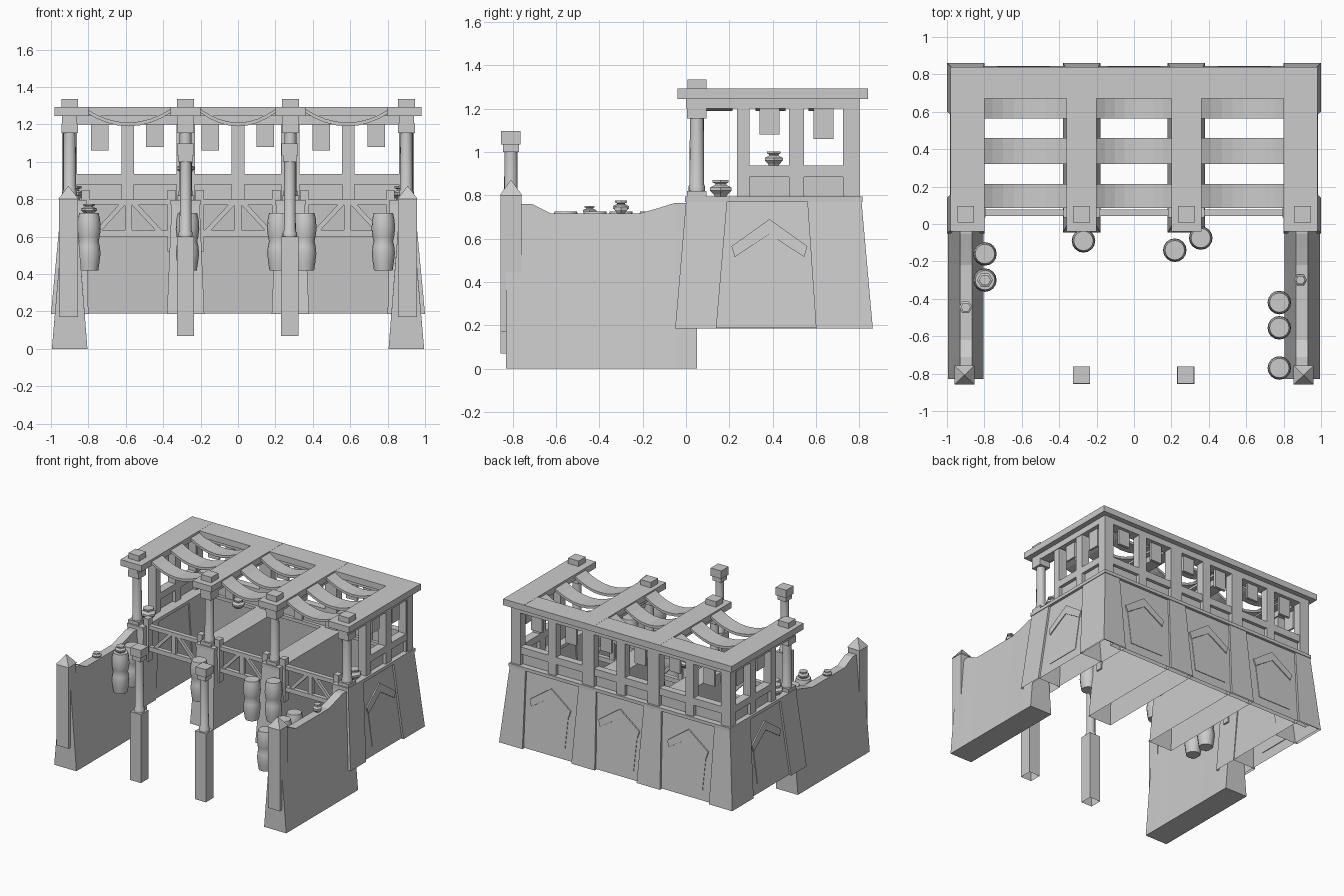
import bpy, bmesh, math
from mathutils import Vector

if "Cube" in bpy.data.objects:
    bpy.data.objects.remove(bpy.data.objects["Cube"])

stone = bpy.data.materials.new("plain_grey")
stone.diffuse_color = (0.6, 0.6, 0.6, 1)
stone.use_nodes = True
stone.node_tree.nodes["Principled BSDF"].inputs["Base Color"].default_value = stone.diffuse_color


def finish(name, bm, smooth=False):
    bmesh.ops.recalc_face_normals(bm, faces=bm.faces[:])
    me = bpy.data.meshes.new(name)
    bm.to_mesh(me)
    bm.free()
    me.materials.append(stone)
    ob = bpy.data.objects.new(name, me)
    bpy.context.collection.objects.link(ob)
    if smooth:
        bpy.context.view_layer.objects.active = ob
        ob.select_set(True)
        bpy.ops.object.shade_smooth_by_angle(angle=math.radians(35))
        ob.select_set(False)
    return ob


def loft(name, rings, open_bottom=False):
    """Skin a list of equal-length vertex rings and cap the ends."""
    bm = bmesh.new()
    vs = [[bm.verts.new(p) for p in r] for r in rings]
    n = len(rings[0])
    for a, b in zip(vs, vs[1:]):
        for i in range(n):
            bm.faces.new((a[i], a[(i + 1) % n], b[(i + 1) % n], b[i]))
    first = bm.faces.new(vs[0])
    bm.faces.new(vs[-1])
    bmesh.ops.recalc_face_normals(bm, faces=bm.faces[:])
    if open_bottom:
        bmesh.ops.delete(bm, geom=[first], context='FACES_ONLY')
    return finish(name, bm)


def rect(x0, x1, y0, y1, z):
    return [(x0, y0, z), (x1, y0, z), (x1, y1, z), (x0, y1, z)]


def taper(name, lo, z0, hi, z1, open_bottom=True):
    return loft(name, [rect(*lo, z0), rect(*hi, z1)], open_bottom)


def box(name, x0, x1, y0, y1, z0, z1, open_bottom=False):
    return taper(name, (x0, x1, y0, y1), z0, (x0, x1, y0, y1), z1, open_bottom)


def lathe(name, x, y, z, profile, n=16):
    bm = bmesh.new()
    rings = [[bm.verts.new((x + r * math.cos(2 * math.pi * i / n),
                            y + r * math.sin(2 * math.pi * i / n), z + h))
              for i in range(n)] for r, h in profile]
    for a, b in zip(rings, rings[1:]):
        for i in range(n):
            bm.faces.new((a[i], a[(i + 1) % n], b[(i + 1) % n], b[i]))
    bm.faces.new(rings[0])
    bm.faces.new(rings[-1])
    return finish(name, bm, n > 8)


def plate(name, pts, place, d0, d1):
    """Prism from a 2D outline, mapped onto a sloping wall by place(u, z, depth)."""
    return loft(name, [[place(u, z, d) for u, z in pts] for d in (d0, d1)])


def span(a, b):
    return min(a, b), max(a, b)


# Low side walls with a dipped top, end piers and pointed caps
WALL_TOP = [(-.83, .76), (-.71, .76), (-.66, .735), (-.62, .715), (-.22, .715),
            (-.13, .74), (-.05, .765), (.05, .765)]
for s in (-1, 1):
    loft("side_wall", [[(s * .995, y, 0), (s * .93, y, z), (s * .865, y, z), (s * .805, y, 0)]
                       for y, z in WALL_TOP])
    x0, x1 = span(s * .957, s * .856)
    box("end_pier", x0, x1, -.855, -.76, .17, .80)
    taper("pier_cap", (x0 - .004, x1 + .004, -.859, -.756), .80,
          (s * .907 - .002, s * .907 + .002, -.81, -.806), .87)

# Free-standing front posts
for x in (-.28, .277):
    box("front_post", x - .046, x + .046, -.855, -.762, .07, .60, True)
    lathe("front_post_shaft", x, -.808, .60, [(.038, 0), (.038, .02), (.032, .03), (.03, .4)])
    box("front_post_collar", x - .037, x + .037, -.845, -.771, 1.0, 1.04)
    box("front_post_cap", x - .045, x + .045, -.853, -.763, 1.035, 1.097)

# Sloping base: outer walls with corner buttresses, cross walls, back wall
for s in (-1, 1):
    def sx(a, b, c, d):
        return (*span(s * a, s * b), c, d)
    taper("outer_wall", sx(.805, .985, -.04, .85), .19, sx(.82, .93, .005, .80), .77)
    taper("front_buttress", sx(.80, 1.0, -.05, .14), .185, sx(.81, .945, 0, .19), .77)
    taper("back_buttress", sx(.80, 1.0, .60, .862), .185, sx(.81, .945, .56, .81), .77)
    taper("cross_wall", sx(.18, .38, -.045, .862), .185, sx(.205, .355, 0, .81), .77)
    box("side_ledge", *sx(.81, .95, -.005, .815), .77, .795)
    box("cross_ledge", *sx(.20, .36, -.005, .815), .77, .795)
taper("back_wall", (-.9, .9, .81, .845), .19, (-.9, .9, .76, .795), .77)
box("back_ledge", -.94, .94, .73, .815, .77, .795)

# Chevron mouldings and shallow panels on the wall faces
CHEVRON = [(-.175, .565), (0, .69), (.175, .565), (.16, .515), (0, .62), (-.16, .515)]
PANEL = [(-.155, .515), (0, .62), (.155, .515), (.14, .26), (-.14, .26)]
faces = [lambda u, z, d, c=c: (c + u, .845 - (z - .19) * .086 + d, z) for c in (-.59, 0, .59)]
faces += [lambda u, z, d, s=s: (s * (.985 - (z - .19) * .095 + d), .385 + u, z) for s in (-1, 1)]
for f in faces:
    plate("chevron", CHEVRON, f, -.005, .010)
    plate("wall_panel", PANEL, f, -.005, .004)

# Front columns, capitals and roof finials
for x in (-.9, -.28, .28, .9):
    box("column_base", x - .045, x + .045, .005, .095, .79, .82)
    lathe("column", x, .05, .82, [(.038, 0), (.038, .02), (.034, .03), (.032, .34)])
    box("capital", x - .045, x + .045, .005, .095, 1.155, 1.205)
    box("finial", x - .045, x + .045, .008, .095, 1.29, 1.335)

# Roof frame in two tiers
for s in (-1, 1):
    a, b = span(s * .80, s * .98)
    box("side_roof_beam", a, b, -.04, .838, 1.245, 1.293)
    a, b = span(s * .86, s * .94)
    box("side_lower_beam", a, b, 0, .80, 1.2, 1.246)
    a, b = span(s * .20, s * .362)
    box("cross_roof_beam", a, b, -.04, .838, 1.245, 1.293)
    a, b = span(s * .235, s * .325)
    box("cross_lower_beam", a, b, 0, .80, 1.2, 1.246)
box("back_roof_beam", -.98, .98, .67, .84, 1.245, 1.292)
box("back_lower_beam", -.94, .94, .72, .80, 1.2, 1.246)

# Sagging strips across the roof bays
BAYS = [(-.815, -.355), (-.205, .205), (.355, .815)]
for a, b in BAYS:
    for y0, y1 in ((.085, .215), (.32, .46), (.565, .68)):
        rings = []
        for i in range(9):
            t = i / 4 - 1
            x, z = (a + b) / 2 + t * (b - a) / 2, 1.19 + .075 * t * t
            rings.append([(x, y0, z), (x, y1, z), (x, y1, z + .02), (x, y0, z + .02)])
        loft("sagging_strip", rings)

# Back gallery: posts, rail, low panel and hanging boards
for x, w in ((-.9, .04), (-.59, .033), (-.28, .05), (0, .035), (.28, .05), (.59, .033), (.9, .04)):
    box("back_post", x - w, x + w, .735, .80, .79, 1.205)
box("back_rail", -.9, .9, .74, .795, .88, .935)
box("back_low_panel", -.9, .9, .755, .77, .79, .885)
for i, x in enumerate((-.74, -.445, -.148, .145, .445, .74)):
    box("back_board", x - .047, x + .047, .755, .775, 1.06 + .02 * (i % 2), 1.21)

# Side galleries
for s in (-1, 1):
    a, b = span(s * .87, s * .935)
    for y0, y1 in ((.235, .293), (.475, .545), (.725, .80)):
        box("side_post", a, b, y0, y1, .79, 1.205)
    box("side_rail", a, b, .26, .76, .885, .937)
    a, b = span(s * .895, s * .91)
    box("side_low_panel", a, b, .26, .76, .79, .89)
    for y, z in ((.385, 1.08), (.635, 1.06)):
        box("side_board", a, b, y - .046, y + .046, z, 1.21)

# Front fences with centre post and diagonal braces
for a, b in BAYS:
    c = (a + b) / 2
    for x in (a, b):
        box("fence_end_post", x - .022, x + .022, .035, .085, .52, .85)
    box("fence_top_rail", a, b, .043, .077, .77, .80)
    box("fence_bottom_rail", a, b, .043, .077, .60, .635)
    box("fence_centre_post", c - .018, c + .018, .045, .075, .62, .78)
    for s in (-1, 1):
        ends = ((s * .03, .775), (s * .165, .63))
        loft("fence_brace", [[(c + u - .017, .05, z), (c + u + .017, .05, z),
                              (c + u + .017, .07, z), (c + u - .017, .07, z)] for u, z in ends])

# Double-bellied jars hung along the walls
JAR = [(.05, 0), (.056, .04), (.062, .09), (.058, .13), (.052, .155),
       (.058, .18), (.063, .22), (.06, .27), (.052, .305)]
for x, y in ((-.797, -.16), (-.797, -.30), (-.27, -.09), (.218, -.14), (.357, -.075),
             (.777, -.42), (.777, -.555), (.777, -.77)):
    lathe("jar", x, y, .42, JAR)

# Small faceted pots
POT = [(.55, 0), (.65, .12), (1, .35), (1, .55), (.55, .7), (.5, .78), (.75, .85), (.75, 1)]
for x, y, z, r, h in ((-.797, -.30, .72, .042, .055), (-.9, -.445, .71, .036, .04),
                      (.89, -.30, .71, .034, .065), (-.88, .16, .795, .057, .075),
                      (.88, .16, .795, .057, .075), (-.28, .405, .937, .048, .065)):
    lathe("pot", x, y, z, [(r * p, h * q) for p, q in POT], 6)
